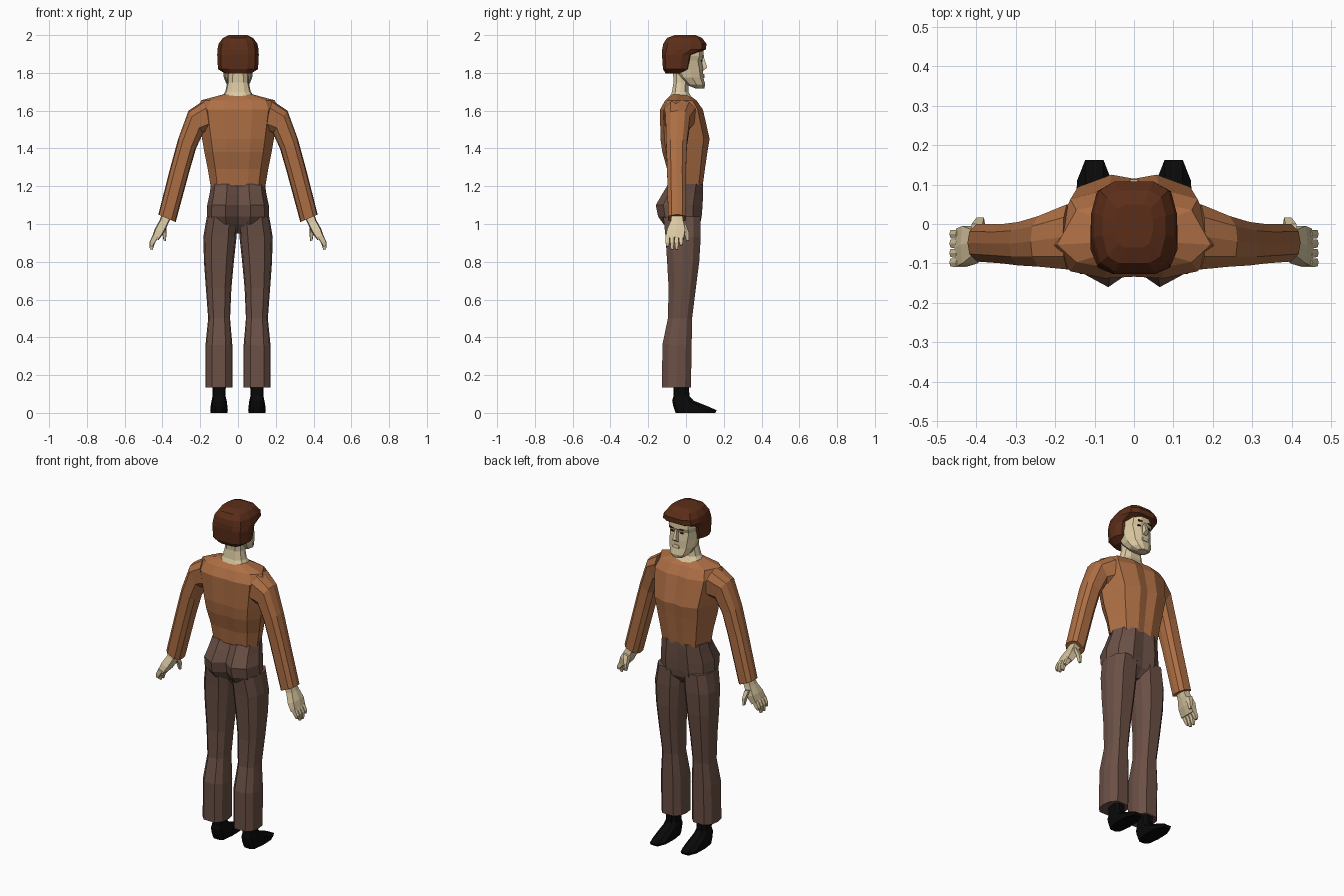
import bpy, bmesh


def material(name, srgb):
    m = bpy.data.materials.new(name)
    m.diffuse_color = [(c / 255) ** 2.2 for c in srgb] + [1]
    return m


SWEATER = material("rust sweater", (172, 110, 70))
TROUSER = material("brown trousers", (106, 81, 71))
HAIR = material("dark brown hair", (92, 49, 31))
SKIN = material("pale skin", (217, 199, 160))
BLACK = material("black leather", (17, 17, 18))
EYE = material("eye dark", (50, 38, 30))

# Half outlines (across 0..1, front 0 to back 1), mirrored into a full ring
OCT = [(.5, 0), (.9, .2), (1, .5), (.9, .8), (.5, 1)]
BODY = [(0, .04), (.3, 0), (.75, .12), (1, .65), (.75, .92), (.35, 1), (0, .98)]
HIPS = [(0, .04), (.45, .0), (.85, .2), (1, .5), (.85, .84), (.4, 1), (0, .82)]
FACE = [(.3, 0), (.72, .12), (1, .45), (.9, .8), (.5, 1)]
HAIRCUT = [(0, 0), (.48, 0), (.86, .1), (1, .35), (1, .62), (.83, .9), (.48, 1), (0, 1)]
TOE = [(.5, 0), (.95, .24), (1, .6), (.8, .93), (.4, 1)]
BOX = [(.8, 0), (1, .5), (.8, 1)]


def loft(name, mat, outline, rings, mirror=False):
    """Each ring spans (x, z) A to (x, z) B, from y front to y back."""
    bm = bmesh.new()
    full = outline + [(-x, t) for x, t in reversed(outline) if x]
    loops = []
    for (ax, az), (bx, bz), front, back in rings:
        loop = []
        for u, t in full:
            k = (u + 1) / 2
            loop.append(bm.verts.new((ax + (bx - ax) * k, front + (back - front) * t,
                                      az + (bz - az) * k)))
        loops.append(loop)
    n = len(full)
    for lo, hi in zip(loops, loops[1:]):
        for i in range(n):
            j = (i + 1) % n
            bm.faces.new((lo[i], lo[j], hi[j], hi[i]))
    bm.faces.new(loops[0])
    bm.faces.new(loops[-1])
    bmesh.ops.recalc_face_normals(bm, faces=bm.faces)
    me = bpy.data.meshes.new(name)
    bm.to_mesh(me)
    bm.free()
    me.materials.append(mat)
    ob = bpy.data.objects.new(name, me)
    bpy.context.collection.objects.link(ob)
    if mirror:
        ob.modifiers.new("mirror", 'MIRROR').use_mirror_merge = False
    return ob


def centred(name, mat, outline, rows):
    """Rows of (z, half width, y front, y back)."""
    return loft(name, mat, outline, [((-w, z), (w, z), f, b) for z, w, f, b in rows])


def sided(name, mat, outline, rows):
    """Mirrored pair; rows of (z, inner x, outer x, y front, y back)."""
    return loft(name, mat, outline, [((i, z), (o, z), f, b) for z, i, o, f, b in rows], True)


# Sweater body
centred("sweater_body", SWEATER, BODY, [
    (1.20, .145, .088, -.088), (1.29, .16, .10, -.10), (1.38, .178, .113, -.125),
    (1.45, .19, .125, -.135), (1.605, .215, .09, -.138), (1.655, .195, .055, -.11),
    (1.685, .082, .012, -.078)])

# Sleeves
loft("sleeves", SWEATER, OCT, [
    ((.14, 1.49), (.18, 1.655), .05, -.115),
    ((.185, 1.48), (.262, 1.60), .02, -.108),
    ((.222, 1.40), (.317, 1.45), .005, -.105),
    ((.257, 1.28), (.358, 1.30), .0, -.10),
    ((.33, 1.01), (.422, 1.05), .0, -.095)], True)

# Hands: palm, four fingers and thumb
loft("palms", SKIN, BOX, [
    ((.352, 1.04), (.40, 1.06), -.02, -.075),
    ((.37, 1.0), (.415, 1.02), -.015, -.08),
    ((.392, .955), (.44, .975), -.005, -.10),
    ((.42, .915), (.455, .93), -.012, -.108)], True)
for i in range(4):
    y = -.015 - i * .024
    tip = (.885, .862, .862, .88)[i]
    loft("finger_%d" % (i + 1), SKIN, BOX, [
        ((.42, .93), (.452, .94), y, y - .022),
        ((.44, .90), (.468, .905), y, y - .021),
        ((.452, tip), (.467, tip + .004), y - .004, y - .017)], True)
loft("thumbs", SKIN, BOX, [
    ((.38, .99), (.415, 1.0), .0, -.035),
    ((.378, .95), (.402, .955), .016, -.01),
    ((.382, .91), (.394, .912), .017, .002)], True)

# Trousers: hips with rounded seat, then flared legs
centred("trouser_hips", TROUSER, HIPS, [
    (.95, .04, .03, -.05), (1.0, .155, .075, -.12), (1.04, .165, .083, -.148),
    (1.10, .163, .088, -.16), (1.16, .15, .09, -.125), (1.212, .143, .09, -.094)])
sided("trouser_legs", TROUSER, OCT, [
    (.135, .03, .172, .026, -.127), (.36, .03, .172, .03, -.125),
    (.50, .042, .158, .032, -.096), (.66, .035, .17, .052, -.092),
    (.80, .022, .18, .07, -.10), (.93, .008, .184, .078, -.108),
    (1.04, .005, .165, .078, -.12)])

# Shoes
sided("shoes", BLACK, TOE, [
    (0, .057, .146, .155, -.055), (.014, .054, .147, .162, -.06),
    (.035, .056, .145, .115, -.067), (.065, .06, .14, .04, -.073),
    (.09, .066, .134, .018, -.066), (.16, .064, .136, .015, -.065)])

# Neck and head
centred("neck", SKIN, OCT, [
    (1.655, .10, .04, -.095), (1.70, .068, .012, -.074),
    (1.75, .056, .012, -.066), (1.83, .055, .03, -.07)])
centred("head", SKIN, FACE, [
    (1.718, .032, .097, .05), (1.738, .06, .102, .0), (1.775, .075, .092, -.04),
    (1.82, .08, .09, -.07), (1.865, .086, .083, -.09), (1.89, .088, .094, -.09),
    (1.945, .084, .09, -.09)])
loft("nose", SKIN, BOX, [
    ((-.016, 1.812), (.016, 1.812), .092, .07), ((-.014, 1.828), (.014, 1.828), .113, .07),
    ((-.007, 1.885), (.007, 1.885), .094, .07)])
centred("mouth", SKIN, BOX, [(1.772, .02, .097, .07), (1.782, .026, .099, .07),
                             (1.793, .018, .096, .07)])

# Eyes and brows
sided("eyes", EYE, BOX, [(1.861, .02, .042, .086, .078), (1.868, .02, .042, .087, .079)])
sided("eyebrows", HAIR, BOX, [(1.886, .016, .048, .0955, .087), (1.892, .016, .048, .0965, .088)])

# Hair cap with a fringe line stepping back to the sideburns
centred("hair", HAIR, HAIRCUT, [
    (1.797, .07, -.02, -.108), (1.82, .106, .02, -.122), (1.895, .11, .036, -.127),
    (1.925, .109, .106, -.126), (1.955, .102, .108, -.12), (1.985, .08, .085, -.10),
    (2.0, .048, .05, -.06)])
